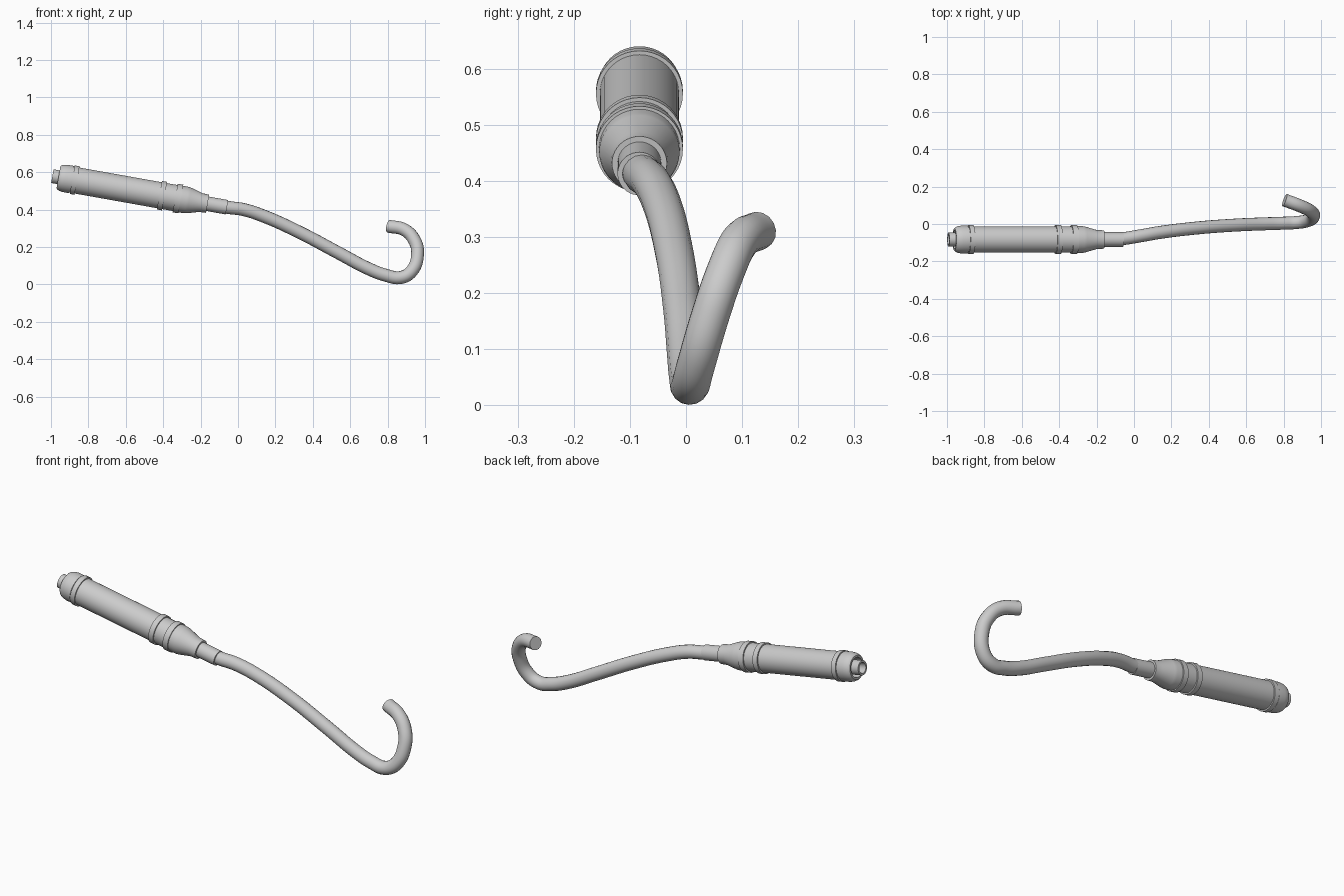
import bpy, bmesh
from math import radians, pi
from mathutils import Matrix, Vector

cube = bpy.data.objects.get("Cube")
if cube:
    bpy.data.objects.remove(cube, do_unlink=True)

grey = bpy.data.materials.new("light_grey")
grey.use_nodes = True
COLOUR = (0.6, 0.6, 0.6, 1)
grey.diffuse_color = COLOUR
grey.node_tree.nodes["Principled BSDF"].inputs["Base Color"].default_value = COLOUR

# Plug axis: local +x runs from the open end towards the cable
PLUG = Matrix.Translation((-0.96, -0.083, 0.573)) @ Matrix.Rotation(radians(10.1), 4, 'Y')


def finish(obj, angle=28):
    bpy.ops.object.select_all(action='DESELECT')
    bpy.context.view_layer.objects.active = obj
    obj.select_set(True)
    bpy.ops.object.shade_smooth_by_angle(angle=radians(angle))


def lathe(name, profile, sides=40):
    """Turn a closed loop of (distance, radius) points around the plug axis."""
    bm = bmesh.new()
    verts = [bm.verts.new((t, 0, r)) for t, r in profile]
    edges = [bm.edges.new((verts[i - 1], verts[i])) for i in range(len(verts))]
    bmesh.ops.spin(bm, geom=verts + edges, cent=(0, 0, 0), axis=(1, 0, 0),
                   angle=2 * pi, steps=sides, use_merge=True)
    bmesh.ops.remove_doubles(bm, verts=bm.verts, dist=1e-5)
    bmesh.ops.recalc_face_normals(bm, faces=bm.faces)
    mesh = bpy.data.meshes.new(name)
    bm.to_mesh(mesh)
    bm.free()
    obj = bpy.data.objects.new(name, mesh)
    bpy.context.collection.objects.link(obj)
    obj.matrix_world = PLUG
    mesh.materials.append(grey)
    finish(obj)
    return obj


def tube(name, start, end, outer, inner):
    return lathe(name, [(start, outer), (end, outer), (end, inner), (start, inner)])


# Rounded open cap at the plug's front
lathe("front_cap", [(0.0, 0.060), (0.006, 0.066), (0.018, 0.071), (0.035, 0.074),
                    (0.071, 0.074), (0.071, 0.048), (0.0, 0.050)])

# Contact sleeve inside the cap, with its recessed floor
tube("contact_sleeve", -0.033, 0.07, 0.037, 0.027)
tube("contact_floor", 0.05, 0.07, 0.052, 0.0005)

# Barrel and raised rings
tube("barrel", 0.07, 0.64, 0.0705, 0.045)
for name, start, end in (("front_ring", 0.075, 0.101),
                         ("middle_ring", 0.548, 0.576),
                         ("rear_ring", 0.634, 0.664)):
    tube(name, start, end, 0.0775, 0.05)

# Tapered rear shell
lathe("rear_taper", [(0.64, 0.0725), (0.695, 0.0715), (0.71, 0.069), (0.772, 0.051),
                     (0.81, 0.049), (0.81, 0.034), (0.64, 0.034)])

# Strain relief neck
tube("neck", 0.80, 0.915, 0.039, 0.030)

# Cable swept along a smooth path
PATH = [(-0.14, -0.083, 0.424), (-0.05, -0.077, 0.411), (0.03, -0.064, 0.400),
        (0.14, -0.045, 0.364), (0.33, -0.022, 0.278), (0.54, -0.006, 0.167),
        (0.70, 0.001, 0.083), (0.79, 0.004, 0.049), (0.87, 0.008, 0.037),
        (0.93, 0.018, 0.073), (0.96, 0.045, 0.165), (0.943, 0.070, 0.237),
        (0.89, 0.096, 0.292), (0.805, 0.128, 0.311)]
curve = bpy.data.curves.new("cable", 'CURVE')
curve.dimensions = '3D'
curve.bevel_depth = 0.0345
curve.bevel_resolution = 6
curve.resolution_u = 8
curve.use_fill_caps = True
spline = curve.splines.new('BEZIER')
spline.bezier_points.add(len(PATH) - 1)
for point, co in zip(spline.bezier_points, PATH):
    point.co = Vector(co)
    point.handle_left_type = point.handle_right_type = 'AUTO'
curve.materials.append(grey)
cable = bpy.data.objects.new("cable", curve)
bpy.context.collection.objects.link(cable)
bpy.ops.object.select_all(action='DESELECT')
bpy.context.view_layer.objects.active = cable
cable.select_set(True)
bpy.ops.object.convert(target='MESH')
finish(bpy.context.view_layer.objects.active, 40)
